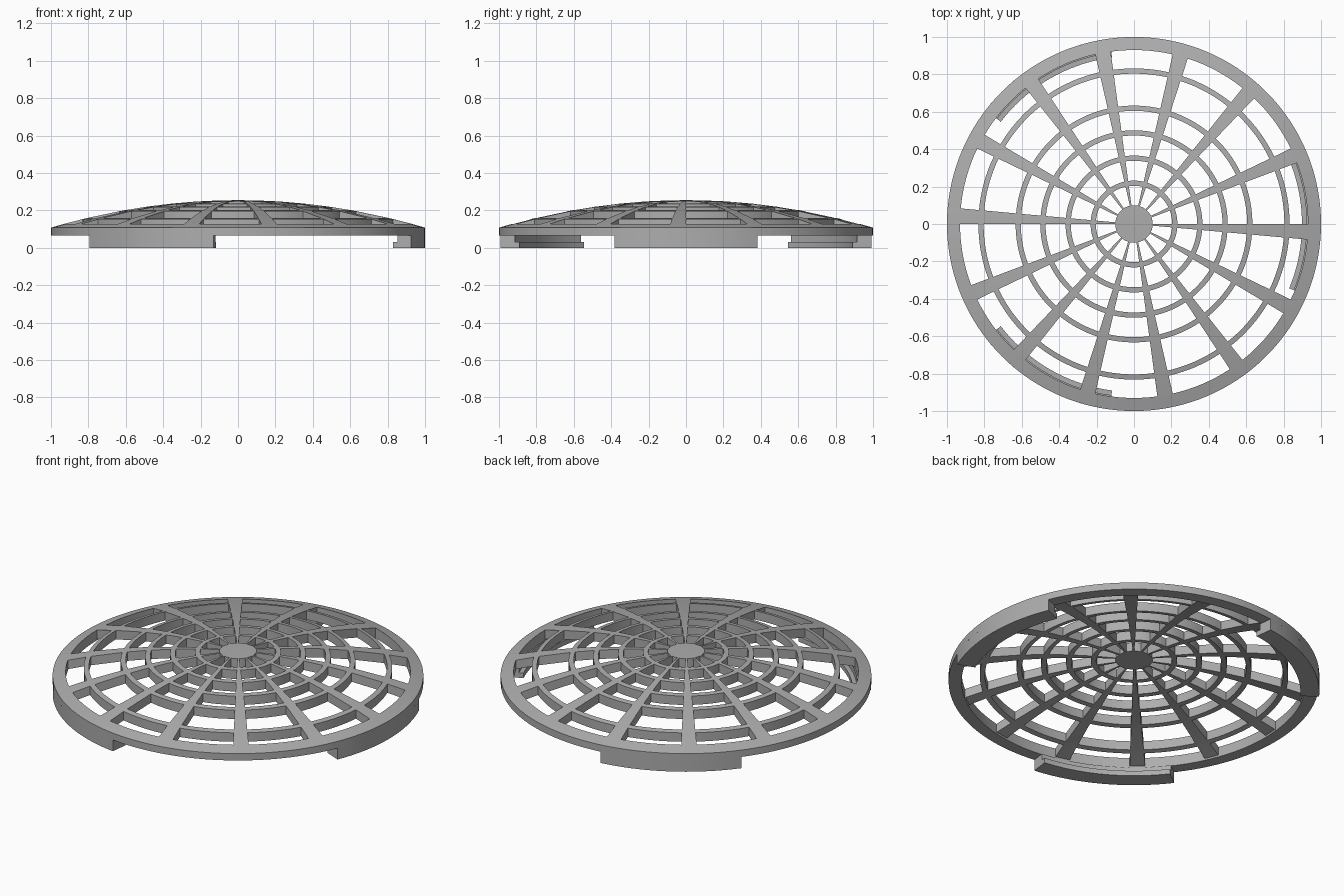
import bpy, bmesh
from math import cos, sin, radians, tau

SPOKES = 14
STEPS = 10                      # angular cells per spoke bay, two of them solid
SEGS = SPOKES * STEPS
CROWN, EDGE, RIM_BASE, DEPTH = 0.255, 0.108, 0.067, 0.053
HUB_R, RIM_R, RING_W = 0.1, 0.93, 0.028
RINGS = [0.204, 0.338, 0.473, 0.605, 0.804]

cube = bpy.data.objects.get("Cube")
if cube:
    bpy.data.objects.remove(cube, do_unlink=True)

grey = bpy.data.materials.new("plain_grey")
grey.use_nodes = True
colour = (0.42, 0.42, 0.42, 1)
grey.diffuse_color = colour
grey.node_tree.nodes["Principled BSDF"].inputs["Base Color"].default_value = colour


def finish(bm, name):
    bmesh.ops.recalc_face_normals(bm, faces=bm.faces[:])
    mesh = bpy.data.meshes.new(name)
    bm.to_mesh(mesh)
    bm.free()
    obj = bpy.data.objects.new(name, mesh)
    bpy.context.collection.objects.link(obj)
    mesh.materials.append(grey)
    bpy.ops.object.select_all(action="DESELECT")
    obj.select_set(True)
    bpy.context.view_layer.objects.active = obj
    bpy.ops.object.shade_smooth_by_angle(angle=radians(30))
    return obj


def top_z(r):
    return CROWN - (CROWN - EDGE) * r * r


def bottom_z(r):
    return RIM_BASE if r >= RIM_R else top_z(r) - DEPTH


# Domed grate: solid polar cells form the hub, rings, spokes and rim
def build_grate():
    radii = [0, HUB_R]
    for r in RINGS:
        radii += [r, r + RING_W]
    radii += [RIM_R - 0.004, RIM_R, 1]
    solid_bands = {0, len(radii) - 2} | {2 * i + 2 for i in range(len(RINGS))}

    bm = bmesh.new()
    verts = {}

    def vert(i, k, low):
        key = (i, k % SEGS if i else 0, low)
        if key not in verts:
            r, a = radii[i], tau * k / SEGS
            z = bottom_z(r) if low else top_z(r)
            verts[key] = bm.verts.new((r * cos(a), r * sin(a), z))
        return verts[key]

    def solid(i, k):
        if i < 0 or i >= len(radii) - 1:
            return False
        return i in solid_bands or k % STEPS >= STEPS - 2

    def face(corners):
        bm.faces.new(list(dict.fromkeys(corners)))

    for i in range(len(radii) - 1):
        for k in range(SEGS):
            if not solid(i, k):
                continue
            loop = [(i, k), (i + 1, k), (i + 1, k + 1), (i, k + 1)]
            for low in (False, True):
                face([vert(a, b, low) for a, b in loop])
            # Walls where the neighbouring cell is open
            neighbours = [(i, k - 1), (i + 1, k), (i, k + 1), (i - 1, k)]
            for n, (a, b) in enumerate(neighbours):
                p, q = loop[n], loop[(n + 1) % 4]
                if not solid(a, b) and not (i == 0 and n == 3):
                    face([vert(*p, False), vert(*q, False),
                          vert(*q, True), vert(*p, True)])
    return finish(bm, "domed_grate")


# Locating tab: stepped profile swept along an arc
def build_tab(name, centre):
    profile = [(0.898, 0), (1, 0), (1, RIM_BASE), (0.923, RIM_BASE),
               (0.923, 0.03), (0.898, 0.03)]
    bm = bmesh.new()
    steps = 18
    sections = []
    for s in range(steps + 1):
        a = radians(centre - 22.5 + 45 * s / steps)
        sections.append([bm.verts.new((r * cos(a), r * sin(a), z))
                         for r, z in profile])
    for a, b in zip(sections, sections[1:]):
        for j in range(len(profile)):
            n = (j + 1) % len(profile)
            bm.faces.new((a[j], a[n], b[n], b[j]))
    bm.faces.new(sections[0])
    bm.faces.new(sections[-1])
    return finish(bm, name)


build_grate()
for label, angle in (("left", 0), ("back", 120), ("front", 240)):
    build_tab(label + "_tab", angle)
